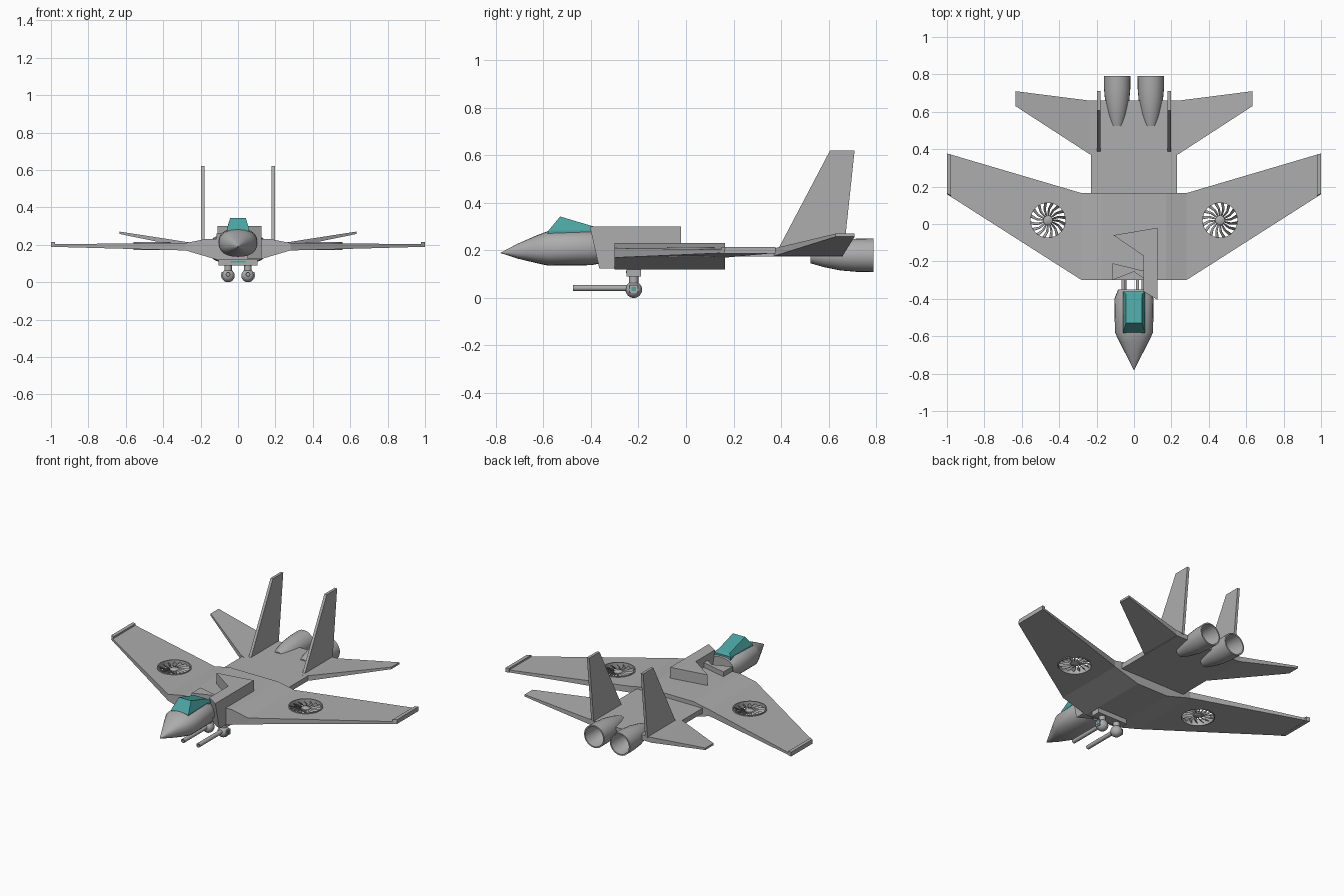
import bpy, bmesh, math
from mathutils import Vector, Matrix

if "Cube" in bpy.data.objects:
    bpy.data.objects.remove(bpy.data.objects["Cube"])


def material(name, col):
    m = bpy.data.materials.new(name)
    m.diffuse_color = (*col, 1)
    m.use_nodes = True
    m.node_tree.nodes["Principled BSDF"].inputs["Base Color"].default_value = m.diffuse_color
    return m


GREY = material("hull grey", (0.42, 0.42, 0.42))
TEAL = material("canopy teal", (0.07, 0.37, 0.36))


def make(name, verts, faces, mat=GREY, smooth=None):
    me = bpy.data.meshes.new(name)
    me.from_pydata([tuple(v) for v in verts], [], faces)
    bm = bmesh.new()
    bm.from_mesh(me)
    bmesh.ops.remove_doubles(bm, verts=bm.verts, dist=1e-5)
    bmesh.ops.recalc_face_normals(bm, faces=bm.faces)
    bm.to_mesh(me)
    bm.free()
    me.materials.append(mat)
    ob = bpy.data.objects.new(name, me)
    bpy.context.collection.objects.link(ob)
    if smooth:
        bpy.ops.object.select_all(action='DESELECT')
        ob.select_set(True)
        bpy.context.view_layer.objects.active = ob
        bpy.ops.object.shade_smooth_by_angle(angle=math.radians(smooth))
    return ob


def loft(name, rings, mat=GREY, smooth=None, caps=True, closed=False):
    n = len(rings[0])
    verts = [v for r in rings for v in r]
    k = len(rings)
    faces = []
    for i in range(k if closed else k - 1):
        a, b = i * n, ((i + 1) % k) * n
        for j in range(n):
            faces.append((a + j, a + (j + 1) % n, b + (j + 1) % n, b + j))
    if caps and not closed:
        faces += [tuple(range(n)), tuple(range((k - 1) * n, k * n))]
    return make(name, verts, faces, mat, smooth)


def box(name, x0, x1, y0, y1, z0, z1, mat=GREY):
    return loft(name, [[(x0, y0, z), (x1, y0, z), (x1, y1, z), (x0, y1, z)] for z in (z0, z1)], mat)


def oval(cx, y, cz, rx, rz, n=24, p=1.0):
    # ring in the xz plane; p below 1 gives squarer shoulders
    pts = []
    for i in range(n):
        c, s = math.cos(math.tau * i / n), math.sin(math.tau * i / n)
        pts.append((cx + rx * math.copysign(abs(c) ** p, c), y,
                    cz + rz * math.copysign(abs(s) ** p, s)))
    return pts


# Nose and cockpit section
loft("nose", [oval(0, y, z, rx, rz, 24, 0.85) for y, z, rx, rz in (
    (-0.78, 0.19, 0.001, 0.001), (-0.71, 0.197, 0.037, 0.031), (-0.63, 0.205, 0.078, 0.058),
    (-0.58, 0.209, 0.102, 0.073), (-0.40, 0.213, 0.105, 0.075), (-0.35, 0.21, 0.085, 0.062))],
     smooth=35)

# Canopy
loft("canopy", [
    [(-0.06, -0.585, 0.262), (0.06, -0.585, 0.262), (0.06, -0.36, 0.262), (-0.06, -0.36, 0.262)],
    [(-0.06, -0.58, 0.283), (0.06, -0.58, 0.283), (0.06, -0.36, 0.285), (-0.06, -0.36, 0.285)],
    [(-0.042, -0.53, 0.343), (0.042, -0.53, 0.343), (0.042, -0.375, 0.297), (-0.042, -0.375, 0.297)],
], TEAL)

# Centre body with sloped belly, and the flat rear deck
half = [(0.17, 0.232), (0.28, 0.21), (0.28, 0.17), (0.11, 0.12)]
section = half + [(-x, z) for x, z in reversed(half)]
loft("centre_body", [[(x, y, z) for x, z in section] for y in (-0.30, 0.165)])
loft("rear_deck", [
    [(-w, y, 0.175), (w, y, 0.175), (w, y, t), (-w, y, t)]
    for y, w, t in ((0.16, 0.23, 0.207), (0.66, 0.23, 0.207))])

# Broken spine fairing, taller on the right
spine = [(0.125, -0.405), (0.125, -0.02), (-0.11, -0.06), (0.05, -0.17), (0.05, -0.36)]
loft("spine_fairing", [
    [(x, y + (0.04 if y < -0.3 else 0), 0.125) for x, y in spine],
    [(x, y, 0.30) for x, y in spine]])
shard = [(-0.115, -0.30), (0.0, -0.255), (0.05, -0.29), (0.05, -0.25), (-0.115, -0.21)]
loft("left_shard", [[(x, y, z) for x, y in shard] for z in (0.20, 0.262)])
for x in (-0.06, 0.02):
    box("neck_strut", x - 0.008, x + 0.008, -0.37, -0.28, 0.15, 0.17)

# Paired parts
for s, side in ((1, "right"), (-1, "left")):
    # Wing: slab tapering to the tip
    stations = [(0.23, -0.30, 0.165, 0.17, 0.212), (0.28, -0.30, 0.165, 0.17, 0.21),
                (0.975, 0.143, 0.37, 0.189, 0.204), (1.0, 0.165, 0.377, 0.190, 0.203)]
    wing = loft(side + "_wing", [
        [(s * x, a, lo), (s * x, b, lo), (s * x, b, hi), (s * x, a, hi)]
        for x, a, b, lo, hi in stations])
    cx, cy = s * 0.46, 0.02
    cut = loft(side + "_fan_cutter", [
        [(cx + 0.1 * math.cos(math.tau * i / 32), cy + 0.1 * math.sin(math.tau * i / 32), z)
         for i in range(32)] for z in (0.1, 0.3)])
    cut.hide_render = True
    cut.hide_viewport = True
    mod = wing.modifiers.new("fan hole", 'BOOLEAN')
    mod.operation = 'DIFFERENCE'
    mod.solver = 'EXACT'
    mod.object = cut
    # Turned-up wing tip
    loft(side + "_wing_tip", [
        [(s * 0.978, y0, z), (s * 1.0, y0 + 0.015, z), (s * 1.0, y1, z), (s * 0.978, y1 - 0.005, z)]
        for y0, y1, z in ((0.145, 0.377, 0.188), (0.15, 0.377, 0.215))])

    # Lift fan: rim, hub and pitched blades
    prof = [(0.1, 0.172), (0.1, 0.214), (0.093, 0.214), (0.093, 0.172)]
    loft(side + "_fan_rim", [
        [(cx + r * math.cos(math.tau * i / 32), cy + r * math.sin(math.tau * i / 32), z)
         for r, z in prof] for i in range(32)], closed=True, smooth=30)
    loft(side + "_fan_hub", [
        [(cx + r * math.cos(math.tau * i / 20), cy + r * math.sin(math.tau * i / 20), z)
         for i in range(20)] for r, z in ((0.018, 0.18), (0.026, 0.185), (0.026, 0.2), (0.018, 0.206))],
        smooth=40)
    bv, bf = [], []
    for k in range(16):
        a = math.tau * k / 16
        rows = []
        for r, sweep, w in ((0.02, 0.0, 0.003), (0.06, 0.08, 0.0055), (0.096, 0.25, 0.008)):
            d = Vector((math.cos(a + s * sweep), math.sin(a + s * sweep), 0))
            t = Vector((-d.y, d.x, 0))
            c = Vector((cx, cy, 0.193)) + d * r
            rows.append((c + t * w + Vector((0, 0, 0.008)), c - t * w - Vector((0, 0, 0.008))))
        o = len(bv)
        bv += [p for row in rows for p in row]
        bf += [(o, o + 1, o + 3, o + 2), (o + 2, o + 3, o + 5, o + 4)]
    blades = make(side + "_fan_blades", bv, bf)
    sol = blades.modifiers.new("thickness", 'SOLIDIFY')
    sol.thickness = 0.002

    # Tailplane, angled upward
    loft(side + "_tailplane", [
        [(s * x, a, lo), (s * x, b, lo), (s * x, b, hi), (s * x, a, hi)]
        for x, a, b, lo, hi in ((0.20, 0.36, 0.66, 0.175, 0.207), (0.24, 0.375, 0.66, 0.178, 0.21),
                                (0.633, 0.63, 0.71, 0.258, 0.271))])
    # Upright tail fin
    fin = [(0.385, 0.20), (0.665, 0.20), (0.71, 0.622), (0.607, 0.622)]
    loft(side + "_tail_fin", [[(s * x, y, z) for y, z in fin] for x in (0.18, 0.197)])

    # Engine nacelle with hollow nozzle
    ex, ez = s * 0.09, 0.18
    loft(side + "_engine", [oval(ex, y, ez, r, r, 24) for y, r in (
        (0.525, 0.034), (0.58, 0.05), (0.65, 0.064), (0.72, 0.07), (0.79, 0.071),
        (0.79, 0.063), (0.70, 0.055), (0.66, 0.04))], smooth=35)

    # Gun turret: neck, ball, barrel and side lens
    gx = s * 0.053
    loft(side + "_gun_neck", [
        [(gx + 0.02 * math.cos(math.tau * i / 12), -0.22 + 0.02 * math.sin(math.tau * i / 12), z)
         for i in range(12)] for z in (0.05, 0.095)], smooth=40)
    bpy.ops.mesh.primitive_uv_sphere_add(segments=20, ring_count=12, radius=0.035,
                                         location=(gx, -0.22, 0.035))
    ball = bpy.context.object
    ball.name = side + "_gun_ball"
    ball.data.materials.append(GREY)
    bpy.ops.object.shade_smooth()
    loft(side + "_gun_barrel", [oval(gx, y, 0.042, r, r, 14) for y, r in (
        (-0.22, 0.013), (-0.475, 0.013), (-0.475, 0.008), (-0.44, 0.008))], smooth=40)
    box(side + "_gun_mount", gx + s * 0.028, gx + s * 0.035, -0.237, -0.203, 0.02, 0.054)
    box(side + "_gun_lens", gx + s * 0.035, gx + s * 0.037, -0.229, -0.211, 0.029, 0.046, TEAL)

# Gun pylon with teal strip
box("gun_pylon", -0.105, 0.105, -0.25, -0.19, 0.09, 0.13)
box("pylon_strip", -0.04, 0.04, -0.253, -0.249, 0.105, 0.113, TEAL)
